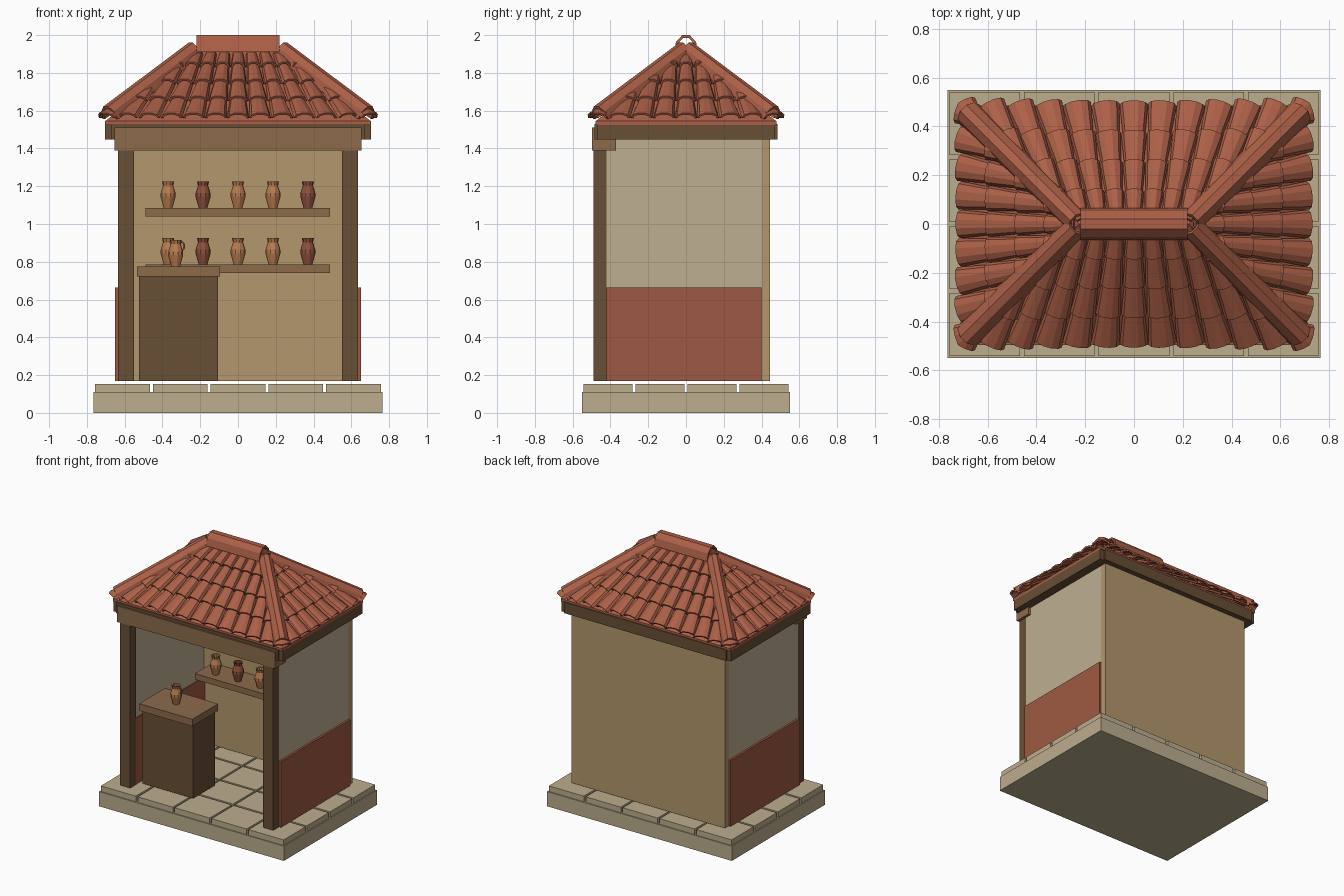
import bpy, bmesh, math
from mathutils import Vector, Matrix

if "Cube" in bpy.data.objects:
    bpy.data.objects.remove(bpy.data.objects["Cube"])


def material(name, srgb):
    m = bpy.data.materials.new(name)
    lin = [((c / 255 + 0.055) / 1.055) ** 2.4 for c in srgb]
    m.diffuse_color = (*lin, 1)
    m.use_nodes = True
    m.node_tree.nodes["Principled BSDF"].inputs["Base Color"].default_value = m.diffuse_color
    return m


STONE = material("pale_stone", (188, 173, 142))
PLASTER = material("cream_plaster", (190, 175, 146))
RED = material("red_plaster", (158, 90, 67))
TAN = material("tan_plaster", (180, 151, 108))
DARK = material("dark_wood", (104, 78, 53))
WOOD = material("light_wood", (140, 107, 75))
TILE = material("terracotta_tile", (172, 96, 71))
CLAY = material("orange_clay", (184, 124, 80))
RED_CLAY = material("red_clay", (142, 80, 60))


def finish(name, bm, mat):
    bmesh.ops.recalc_face_normals(bm, faces=bm.faces)
    me = bpy.data.meshes.new(name)
    bm.to_mesh(me)
    bm.free()
    me.materials.append(mat)
    ob = bpy.data.objects.new(name, me)
    bpy.context.collection.objects.link(ob)
    return ob


def add_box(bm, x0, x1, y0, y1, z0, z1):
    m = Matrix.Translation(((x0 + x1) / 2, (y0 + y1) / 2, (z0 + z1) / 2))
    bmesh.ops.create_cube(bm, size=1, matrix=m @ Matrix.Diagonal((x1 - x0, y1 - y0, z1 - z0, 1)))


def box(name, mat, *dims, mirror=False):
    bm = bmesh.new()
    add_box(bm, *dims)
    if mirror:
        add_box(bm, -dims[1], -dims[0], *dims[2:])
    return finish(name, bm, mat)


def add_arch(bm, p0, p1, w0, w1, h0, h1, th=0.012, segs=5):
    """Curved clay tile running from p0 (low end) to p1 (high end)."""
    d = (p1 - p0).normalized()
    side = d.cross(Vector((0, 0, 1))).normalized()
    up = side.cross(d)
    rings = []
    for p, w, h in ((p0, w0, h0), (p1, w1, h1)):
        for t in (0, th):
            rings.append([bm.verts.new(p + side * (w / 2 - t) * math.cos(math.pi * i / segs)
                                       + up * (h - t) * math.sin(math.pi * i / segs))
                          for i in range(segs + 1)])
    o0, i0, o1, i1 = rings
    for a, b in ((o0, o1), (i1, i0), (i0, o0), (o1, i1)):
        for k in range(segs):
            bm.faces.new((a[k], a[k + 1], b[k + 1], b[k]))
    for k in (0, segs):
        bm.faces.new((o0[k], o1[k], i1[k], i0[k]))


# Stone platform with paving slabs
box("platform", STONE, -0.765, 0.765, -0.55, 0.55, 0, 0.11)
bm = bmesh.new()
for i in range(5):
    for j in range(4):
        x, y = -0.765 + 0.306 * i, -0.55 + 0.275 * j
        add_box(bm, x + 0.008, x + 0.298, y + 0.008, y + 0.267, 0.105, 0.152)
finish("paving_slabs", bm, STONE)

# Walls, posts and beams
box("back_wall", TAN, -0.635, 0.635, 0.40, 0.445, 0.17, 1.46)
box("side_walls", PLASTER, 0.56, 0.635, -0.42, 0.40, 0.66, 1.46, mirror=True)
box("side_wall_plinths", RED, 0.552, 0.65, -0.42, 0.40, 0.17, 0.665, mirror=True)
box("front_posts", DARK, 0.55, 0.635, -0.49, -0.42, 0.17, 1.40, mirror=True)
box("front_beam", WOOD, -0.655, 0.655, -0.497, -0.37, 1.39, 1.51)
box("eave_side_beams", DARK, 0.62, 0.703, -0.47, 0.47, 1.447, 1.53, mirror=True)
bm = bmesh.new()
for y in (-0.485, 0.40):
    add_box(bm, -0.67, 0.67, y, y + 0.085, 1.447, 1.53)
finish("eave_long_beams", bm, DARK)

# Counter and shelves
box("counter_body", DARK, -0.525, -0.105, -0.38, -0.12, 0.17, 0.725)
box("counter_top", WOOD, -0.535, -0.095, -0.405, -0.10, 0.722, 0.775)
box("upper_shelf", WOOD, -0.49, 0.487, 0.19, 0.402, 1.04, 1.085)
box("lower_shelf", WOOD, -0.49, 0.487, 0.19, 0.402, 0.74, 0.785)


# Turned clay jars
def jar(name, mat, x, y, z):
    bm = bmesh.new()
    n = 10
    profile = [(0.023, 0), (0.040, 0.06), (0.039, 0.08), (0.027, 0.118), (0.032, 0.14),
               (0.024, 0.138), (0.020, 0.11)]
    rings = [[bm.verts.new((x + r * math.cos(2 * math.pi * k / n),
                            y + r * math.sin(2 * math.pi * k / n), z + h)) for k in range(n)]
             for r, h in profile]
    for a, b in zip(rings, rings[1:]):
        for k in range(n):
            bm.faces.new((a[k], a[(k + 1) % n], b[(k + 1) % n], b[k]))
    bm.faces.new(rings[0])
    bm.faces.new(rings[-1])
    finish(name, bm, mat)


for label, z in (("upper", 1.085), ("lower", 0.785)):
    for i in range(5):
        jar(f"{label}_jar_{i + 1}", RED_CLAY if i % 3 == 1 else CLAY, -0.37 + 0.185 * i, 0.265, z)
jar("counter_jug", CLAY, -0.33, -0.26, 0.775)
bpy.ops.mesh.primitive_torus_add(location=(-0.31, -0.26, 0.882), rotation=(math.pi / 2, 0, 0),
                                 major_radius=0.026, minor_radius=0.005,
                                 major_segments=12, minor_segments=6)
handle = bpy.context.object
handle.name = "jug_handle"
handle.data.materials.append(CLAY)

# Hipped roof core
EX, EY, EZ, SLOPE = 0.715, 0.49, 1.545, 0.75
bm = bmesh.new()
for sx in (-1, 1):
    for sy in (-1, 1):
        for z in (1.525, EZ):
            bm.verts.new((sx * (EX - 0.012), sy * (EY - 0.012), z))
    bm.verts.new((sx * (EX - EY), 0, EZ + SLOPE * EY))
bmesh.ops.convex_hull(bm, input=bm.verts)
finish("roof_core", bm, TILE)

# Four slopes of overlapping tiles, fanned toward the ridge and trimmed at the hips
names = ("front", "right", "back", "left")
for q in range(4):
    depth, half = (EY, EX) if q % 2 == 0 else (EX, EY)
    bm = bmesh.new()
    normal = Vector((0, -SLOPE, 1)).normalized()

    def pitch(d):
        return 0.118 - 0.1 * d

    def point(col, d, lift):
        return Vector((col * pitch(d), -depth + d, EZ + SLOPE * d)) + normal * lift

    for row in range(4):
        d0 = 0.008 + 0.12 * row
        d1 = min(d0 + 0.16, 0.475)
        for col in range(-8, 9):
            add_arch(bm, point(col, d0, 0.012), point(col, d1, -0.004),
                     pitch(d0) * 1.0, pitch(d1) * 0.8, 0.034, 0.026)
    bmesh.ops.recalc_face_normals(bm, faces=bm.faces)
    for s in (-1, 1):
        bmesh.ops.bisect_plane(bm, geom=bm.verts[:] + bm.edges[:] + bm.faces[:],
                               plane_co=(s * (half - depth), 0, 0),
                               plane_no=(s, 1, 0), clear_outer=True)
    bmesh.ops.rotate(bm, verts=bm.verts, matrix=Matrix.Rotation(q * math.pi / 2, 3, 'Z'))
    finish(f"{names[q]}_roof_tiles", bm, TILE)

# Hip caps and ridge cap
bm = bmesh.new()
for sx in (-1, 1):
    for sy in (-1, 1):
        low = Vector((sx * (EX - 0.04), sy * (EY - 0.04), EZ + SLOPE * 0.04 - 0.02))
        top = Vector((sx * (EX - EY), 0, EZ + SLOPE * EY - 0.02))
        add_arch(bm, low, top, 0.115, 0.105, 0.08, 0.08, 0.015)
finish("hip_caps", bm, TILE)
bm = bmesh.new()
add_arch(bm, Vector((-0.22, 0, 1.91)), Vector((0.22, 0, 1.91)), 0.13, 0.13, 0.094, 0.094, 0.015)
finish("ridge_cap", bm, TILE)
